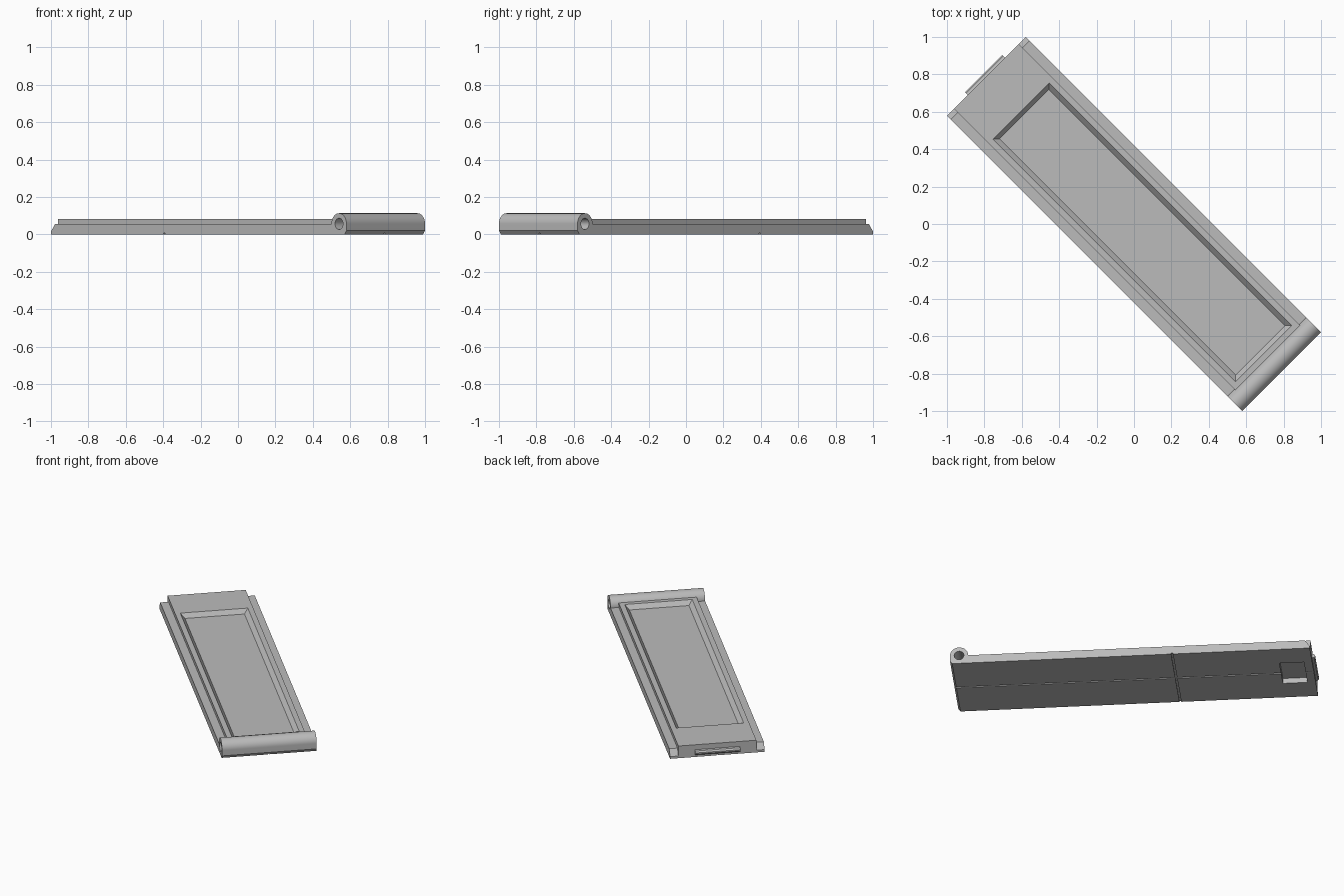
import bpy, bmesh, math
from mathutils import Matrix

cube = bpy.data.objects.get("Cube")
if cube:
    bpy.data.objects.remove(cube)

grey = bpy.data.materials.new("plain_grey")
grey.use_nodes = True
colour = (0.50, 0.50, 0.50, 1)
grey.diffuse_color = colour
grey.node_tree.nodes["Principled BSDF"].inputs["Base Color"].default_value = colour

HALF_L, HALF_W = 1.117, 0.297
RAIL_Z, SLAB_Z, SLAB_W = 0.055, 0.083, 0.245
R = 0.0565
HINGE_X = HALF_L - R
TURN = Matrix.Rotation(math.radians(-45), 4, 'Z')


def prism(name, profile, start, end, axis):
    """Extrude a 2D profile along 'X' (points are y, z) or 'Y' (points are x, z)."""
    place = (lambda p, t: (t, p[0], p[1])) if axis == 'X' else (lambda p, t: (p[0], t, p[1]))
    bm = bmesh.new()
    a = [bm.verts.new(place(p, start)) for p in profile]
    b = [bm.verts.new(place(p, end)) for p in profile]
    bm.faces.new(a)
    bm.faces.new(b)
    for i in range(len(a)):
        j = (i + 1) % len(a)
        bm.faces.new((a[i], a[j], b[j], b[i]))
    return finish(name, bm)


def finish(name, bm):
    bmesh.ops.recalc_face_normals(bm, faces=bm.faces)
    mesh = bpy.data.meshes.new(name)
    bm.to_mesh(mesh)
    bm.free()
    mesh.materials.append(grey)
    obj = bpy.data.objects.new(name, mesh)
    bpy.context.collection.objects.link(obj)
    return obj


def box(name, x0, x1, half_w, z0, z1):
    return prism(name, [(x0, z0), (x1, z0), (x1, z1), (x0, z1)], -half_w, half_w, 'Y')


def cut(obj, cutters):
    for c in cutters:
        bpy.ops.object.select_all(action='DESELECT')
        bpy.context.view_layer.objects.active = obj
        obj.select_set(True)
        mod = obj.modifiers.new("cut", 'BOOLEAN')
        mod.operation, mod.solver, mod.object = 'DIFFERENCE', 'EXACT', c
        bpy.ops.object.modifier_apply(modifier=mod.name)


# Stepped plate: low side rails and a raised slab
half = [(HALF_W, 0), (HALF_W, RAIL_Z), (SLAB_W, RAIL_Z), (SLAB_W, SLAB_Z)]
plate = prism("plate", half + [(-y, z) for y, z in reversed(half)], -HALF_L, 1.01, 'X')

# Sunken panel with sloping walls
bm = bmesh.new()
rings = []
for x0, x1, w, z in ((-0.83, 0.956, 0.187, RAIL_Z), (-0.853, 0.981, 0.212, SLAB_Z),
                     (-0.853, 0.981, 0.212, 0.12)):
    rings.append([bm.verts.new(p) for p in ((x0, -w, z), (x1, -w, z), (x1, w, z), (x0, w, z))])
bm.faces.new(rings[0])
bm.faces.new(rings[-1])
for low, high in zip(rings, rings[1:]):
    for i in range(4):
        j = (i + 1) % 4
        bm.faces.new((low[i], low[j], high[j], high[i]))
panel = finish("panel_cutter", bm)

# Underside grooves and finger pocket
long_groove = box("long_groove_cutter", -1.2, 1.2, 0.005, -0.05, 0.007)
cross_groove = box("cross_groove_cutter", -0.268, -0.256, 0.4, -0.05, 0.007)
pocket = box("pocket_cutter", -1.066, -0.914, 0.125, -0.05, 0.035)

# Sloping rail ends at the back
wedge = [(-HALF_L - 0.03, 0.015), (-HALF_L, 0.015), (-HALF_L + 0.03, RAIL_Z),
         (-HALF_L + 0.03, 0.12), (-HALF_L - 0.03, 0.12)]
slopes = [prism("rail_end_cutter", wedge, s * SLAB_W, s * 0.4, 'Y') for s in (-1, 1)]
cut(plate, [panel, long_groove, cross_groove, pocket] + slopes)

# Hinge barrel with a flat foot and a pin hole
arc = [math.pi * i / 32 for i in range(33)]
barrel_profile = [(HINGE_X + R * math.cos(a), R + R * math.sin(a)) for a in arc]
barrel_profile += [(HINGE_X - R, 0), (HALF_L - 0.014, 0), (HALF_L, 0.02)]
barrel = prism("hinge_barrel", barrel_profile, -HALF_W, HALF_W, 'Y')
hole = prism("pin_hole_cutter", [(HINGE_X + 0.03 * math.cos(2 * a), R + 0.03 * math.sin(2 * a))
                                 for a in arc[:-1]], -0.4, 0.4, 'Y')
cut(barrel, [hole, long_groove])

# Latch ridge on the back end
x = -HALF_L
latch = prism("latch_ridge", [(x + 0.01, 0.02), (x - 0.014, 0.02), (x - 0.02, 0.028),
                              (x - 0.02, 0.036), (x - 0.012, 0.046), (x + 0.01, 0.052)],
              -0.141, 0.141, 'Y')

for c in [panel, long_groove, cross_groove, pocket, hole] + slopes:
    bpy.data.objects.remove(c)

# Turn the parts to lie diagonally
for part in (plate, barrel, latch):
    part.data.transform(TURN)
bpy.ops.object.select_all(action='DESELECT')
barrel.select_set(True)
bpy.context.view_layer.objects.active = barrel
bpy.ops.object.shade_smooth_by_angle(angle=math.radians(30))
